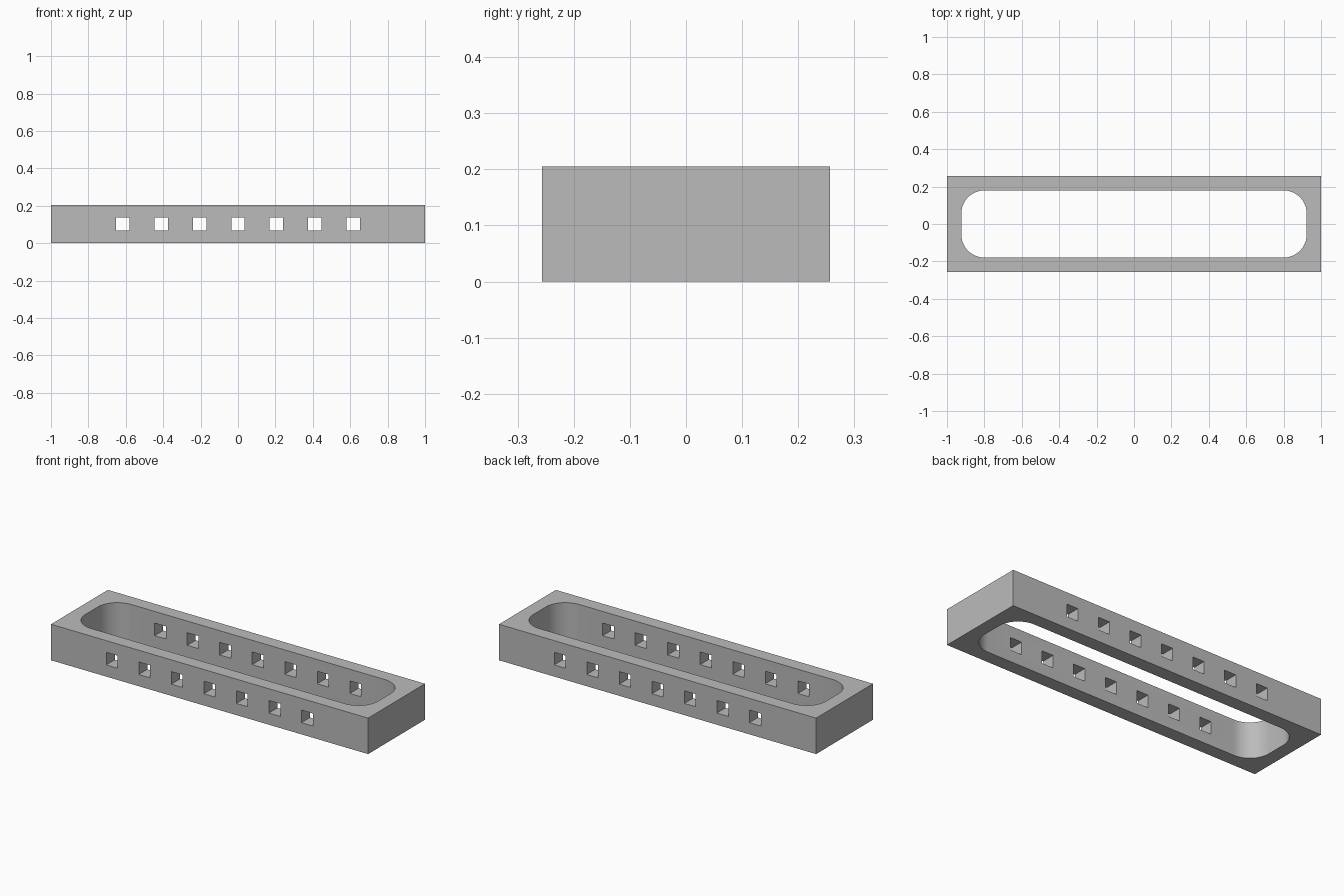
import bpy, bmesh, math
from mathutils import Matrix, Vector

cube = bpy.data.objects.get("Cube")
if cube:
    bpy.data.objects.remove(cube, do_unlink=True)

UNIT = 2 / 39                      # the frame is 39 x 10 x 4 units
LENGTH, WIDTH, HEIGHT = 39 * UNIT, 10 * UNIT, 4 * UNIT
WALL, RADIUS, SLOT = 1.5 * UNIT, 2.4 * UNIT, 1.4 * UNIT

grey = bpy.data.materials.new("plain_grey")
grey.use_nodes = True
colour = (0.5, 0.5, 0.5, 1)
grey.diffuse_color = colour
grey.node_tree.nodes["Principled BSDF"].inputs["Base Color"].default_value = colour


def make_object(name, bm):
    bmesh.ops.recalc_face_normals(bm, faces=bm.faces)
    mesh = bpy.data.meshes.new(name)
    bm.to_mesh(mesh)
    bm.free()
    mesh.materials.append(grey)
    obj = bpy.data.objects.new(name, mesh)
    bpy.context.collection.objects.link(obj)
    return obj


def add_box(bm, centre, size):
    matrix = Matrix.Translation(centre) @ Matrix.Diagonal((*size, 1))
    bmesh.ops.create_cube(bm, size=1, matrix=matrix)


# Solid outer block
bm = bmesh.new()
add_box(bm, (0, 0, HEIGHT / 2), (LENGTH, WIDTH, HEIGHT))
frame = make_object("frame", bm)

# Rounded opening through the middle
bm = bmesh.new()
add_box(bm, (0, 0, HEIGHT / 2), (LENGTH - 2 * WALL, WIDTH - 2 * WALL, HEIGHT * 2))
uprights = [e for e in bm.edges
            if abs(e.verts[0].co.z - e.verts[1].co.z) > HEIGHT]
bmesh.ops.bevel(bm, geom=uprights, offset=RADIUS, segments=12,
                profile=0.5, affect='EDGES')
opening = make_object("opening_cutter", bm)

# Row of square holes through both long walls
bm = bmesh.new()
for i in range(-3, 4):
    add_box(bm, (i * 4 * UNIT, 0, HEIGHT / 2), (SLOT, WIDTH * 2, SLOT))
holes = make_object("hole_cutter", bm)

# Cut the block, then discard the cutters
bpy.context.view_layer.objects.active = frame
frame.select_set(True)
for cutter in (opening, holes):
    cutter.hide_render = True
    mod = frame.modifiers.new(cutter.name, 'BOOLEAN')
    mod.operation = 'DIFFERENCE'
    mod.solver = 'EXACT'
    mod.object = cutter
    bpy.ops.object.modifier_apply(modifier=mod.name)
    bpy.data.objects.remove(cutter, do_unlink=True)

# Smooth the rounded corners, keep the edges sharp
bpy.ops.object.shade_smooth_by_angle(angle=math.radians(30))
